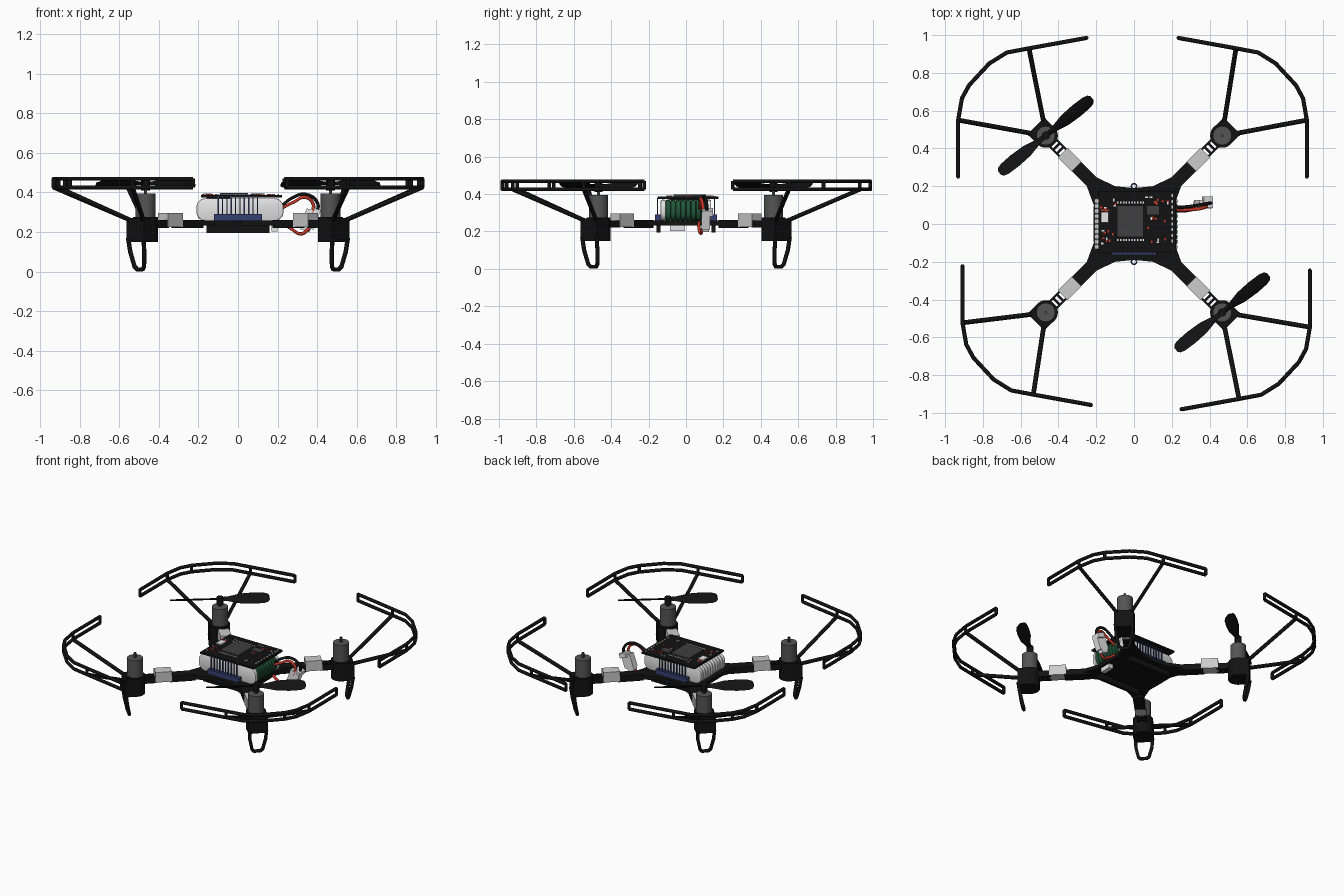
import bpy, bmesh, math, random
from mathutils import Matrix, Vector

if "Cube" in bpy.data.objects:
    bpy.data.objects.remove(bpy.data.objects["Cube"])
random.seed(4)


def material(name, r, g, b):
    m = bpy.data.materials.new(name)
    m.use_nodes = True
    m.diffuse_color = (r, g, b, 1)
    m.node_tree.nodes["Principled BSDF"].inputs["Base Color"].default_value = (r, g, b, 1)
    return m


BLACK = material("black plastic", .006, .006, .006)
MOTOR = material("motor grey", .09, .09, .09)
CHIP = material("chip grey", .05, .05, .05)
SLEEVE = material("light grey", .6, .6, .6)
WHITE = material("white", .85, .85, .85)
RED = material("red", .6, .04, .02)
BLUE = material("dark blue", .035, .05, .16)
GREEN = material("dark green", .015, .09, .04)


def add_object(name, data, *mats):
    ob = bpy.data.objects.new(name, data)
    bpy.context.collection.objects.link(ob)
    for m in mats:
        data.materials.append(m)
    return ob


def mesh_object(name, bm, *mats):
    bmesh.ops.recalc_face_normals(bm, faces=bm.faces)
    me = bpy.data.meshes.new(name)
    bm.to_mesh(me)
    bm.free()
    return add_object(name, me, *mats)


def smooth(ob):
    bpy.ops.object.select_all(action='DESELECT')
    ob.select_set(True)
    bpy.context.view_layer.objects.active = ob
    bpy.ops.object.shade_smooth_by_angle()


def blocks(name, mat, items, frame=Matrix()):
    """One object from boxes given as (centre, size)."""
    bm = bmesh.new()
    for c, s in items:
        bmesh.ops.create_cube(bm, size=1, matrix=frame @ Matrix.Translation(c) @ Matrix.Diagonal((*s, 1)))
    return mesh_object(name, bm, mat)


def cylinder(name, mat, x, y, z0, z1, r, sides=32):
    bm = bmesh.new()
    bmesh.ops.create_cone(bm, cap_ends=True, segments=sides, radius1=r, radius2=r, depth=z1 - z0,
                          matrix=Matrix.Translation((x, y, (z0 + z1) / 2)))
    smooth(mesh_object(name, bm, mat))


def tube(name, mat, paths, r, curved=False):
    cu = bpy.data.curves.new(name, 'CURVE')
    cu.dimensions = '3D'
    cu.bevel_depth, cu.bevel_resolution, cu.use_fill_caps = r, 1, True
    cu.resolution_u = 6
    for pts in paths:
        sp = cu.splines.new('BEZIER' if curved else 'POLY')
        nodes = sp.bezier_points if curved else sp.points
        nodes.add(len(pts) - 1)
        for n, p in zip(nodes, pts):
            if curved:
                n.co = p
                n.handle_left_type = n.handle_right_type = 'AUTO'
            else:
                n.co = (*p, 1)
    return add_object(name, cu, mat)


def propeller(name, x, y):
    # twisted lens section swept along the blade
    bm = bmesh.new()
    stations = [(.0, .03), (.05, .035), (.13, .075), (.21, .085), (.28, .078), (.305, .06), (.315, .03)]
    frame = Matrix.Translation((x, y, .445)) @ Matrix.Rotation(math.radians(39), 4, 'Z')
    for side in (0, math.pi):
        turn = frame @ Matrix.Rotation(side, 4, 'Z')
        rings = []
        for r, w in stations:
            tilt = Matrix.Rotation(math.radians(32), 4, 'X')
            sec = [(-w / 2, 0), (0, .007), (w / 2, 0), (0, -.004)]
            rings.append([bm.verts.new(turn @ (Vector((r, 0, 0)) + tilt @ Vector((0, a, b)))) for a, b in sec])
        for p, q in zip(rings, rings[1:]):
            for i in range(4):
                j = (i + 1) % 4
                bm.faces.new((p[i], p[j], q[j], q[i]))
        bm.faces.new(rings[-1])
        bm.faces.new(rings[0])
    smooth(mesh_object(name, bm, BLACK))
    cylinder(name + "_hub", BLACK, x, y, .41, .46, .022, 16)


# Guard outline in one quadrant, and the small shift of each guard
GUARD = [(.235, .985), (.54, .93), (.657, .908), (.75, .85), (.857, .735), (.895, .665), (.915, .55), (.915, .25)]
CORNERS = [("back_left", 1, 1, 0, 0), ("back_right", -1, 1, .016, 0),
           ("front_right", -1, -1, -.007, -.027), ("front_left", 1, -1, .016, -.004)]

for name, sx, sy, dx, dy in CORNERS:
    mx, my = .467 * sx, .468 * sy
    frame = Matrix.Rotation(math.atan2(sy, sx), 4, 'Z')

    # arm with its open slatted end
    slats = [((.58, s * .025, .24), (.11, .012, .04)) for s in (-1, 1)]
    slats += [((r, 0, .24), (.014, .055, .04)) for r in (.552, .58, .605)]
    blocks(name + "_arm", BLACK, [((.36, 0, .24), (.16, .068, .042))] + slats, frame)
    blocks(name + "_arm_sleeve", SLEEVE, [((.482, 0, .26), (.105, .072, .07))], frame)

    # motor, cup and landing leg
    cylinder(name + "_motor_cup", BLACK, mx, my, .15, .275, .064)
    blocks(name + "_leg_mount", BLACK, [((.705, 0, .21), (.06, .125, .12))], frame)
    cylinder(name + "_motor", MOTOR, mx, my, .26, .395, .05)
    cylinder(name + "_motor_shaft", MOTOR, mx, my, .39, .43, .008, 12)
    leg = [(.73, -.055, .17), (.72, -.05, .1), (.705, -.034, .025), (.7, -.02, .011),
           (.7, .02, .011), (.705, .034, .025), (.72, .05, .1), (.73, .055, .17)]
    tube(name + "_leg", BLACK, [[frame @ Vector(p) for p in leg]], .0115)

    # propeller guard: two rails, posts and sloping struts
    path = [((x + dx) * sx, (y + dy) * sy) for x, y in GUARD]
    rails = [[(x, y, z) for x, y in path] for z in (.425, .469)]
    posts = [[(*path[i], .425), (*path[i], .469)] for i in (0, 1, 4, 6, 7)]
    tube(name + "_guard_rails", BLACK, rails + posts, .011)
    struts = [[(mx + .055 * sx, my + .008 * sy, .25), (*path[6], .425)],
              [(mx + .008 * sx, my + .055 * sy, .25), (*path[1], .425)]]
    tube(name + "_guard_struts", BLACK, struts, .0125)
    if sx != sy:
        propeller(name + "_propeller", mx, my)

# Base plate with waisted sides
quarter = [(.215, 0), (.213, .1), (.25, .2), (.205, .25), (.1, .2), (0, .19)]
outline = quarter + [(-x, y) for x, y in quarter[-2::-1]]
outline += [(-x, -y) for x, y in outline[1:-1]]
bm = bmesh.new()
base = bm.faces.new([bm.verts.new((x, y, .232)) for x, y in outline])
ext = bmesh.ops.extrude_face_region(bm, geom=[base])
bmesh.ops.translate(bm, vec=(0, 0, .026), verts=[v for v in ext["geom"] if isinstance(v, bmesh.types.BMVert)])
mesh_object("base_plate", bm, BLACK)
for s, side in ((1, "back"), (-1, "front")):
    ring = [(.014 * math.cos(a * math.pi / 6), s * .2 + .014 * math.sin(a * math.pi / 6), .25) for a in range(13)]
    tube(side + "_plate_eyelet", BLUE, [ring], .004)
    # pin sockets and header pins
    blocks(side + "_lower_socket", BLACK, [((0, s * .148, .215), (.32, .022, .04))])
    blocks(side + "_pin_header", BLUE, [((0, s * .15, .272), (.24, .03, .036))])
    blocks(side + "_header_pins", BLUE, [((-.1 + i * .022, s * .152, .332), (.006, .006, .1)) for i in range(10)])
blocks("lower_connector", WHITE, [((.185, -.045, .218), (.03, .08, .032))])

# Battery: a row of rounded cells, the inner ones with a green end
for i in range(10):
    bm = bmesh.new()
    bmesh.ops.create_cube(bm, size=1, matrix=Matrix.Translation((.01, -.122 + i * .027, .313)) @ Matrix.Diagonal((.44, .027, .114, 1)))
    upright = [e for e in bm.edges if abs(e.verts[0].co.y - e.verts[1].co.y) > .01]
    bmesh.ops.bevel(bm, geom=upright, offset=.045, segments=5, profile=.5, affect='EDGES')
    rim = [e for e in bm.edges if abs(e.verts[0].co.y - e.verts[1].co.y) < .001]
    bmesh.ops.bevel(bm, geom=rim, offset=.007, segments=2, profile=.5, affect='EDGES')
    cell = mesh_object("battery_cell_%d" % (i + 1), bm, WHITE, GREEN)
    for f in cell.data.polygons:
        f.material_index = int(0 < i < 9 and f.center.x > .18)
    smooth(cell)

# Circuit board and its parts
blocks("circuit_board", BLACK, [((.018, .012, .381), (.41, .325, .012)), ((-.1, .012, .372), (.12, .2, .01))])
blocks("main_chip", CHIP, [((-.02, .015, .391), (.14, .165, .012))])
blocks("small_chip", CHIP, [((.1, .072, .39), (.07, .05, .01))])
blocks("board_socket", WHITE, [((-.155, .035, .39), (.04, .055, .01))])
pads = [((-.085 + i * .015, y, .388), (.008, .01, .006)) for i in range(10) for y in (-.085, .113)]
pads += [((.203, -.09 + i * .03, .388), (.007, .016, .006)) for i in range(9)]
tiny = {True: [], False: []}
for zone in ((.065, .19, -.11, .04), (-.175, -.1, -.11, 0), (-.175, -.1, .07, .13), (.06, .18, .105, .145)):
    for k in range(12):
        spot = (random.uniform(*zone[:2]), random.uniform(*zone[2:]), .389)
        tiny[k % 2 == 0].append((spot, random.choice([(.014, .008, .006), (.008, .014, .006)])))
blocks("white_board_parts", WHITE, pads + tiny[False][::2])
blocks("red_board_parts", RED, tiny[True])

# Battery lead and plug
tube("black_lead", BLACK, [[(.22, .09, .33), (.27, .09, .37), (.34, .1, .39), (.4, .11, .35), (.4, .11, .29)]], .009, True)
tube("red_lead", RED, [[(.22, .075, .32), (.28, .075, .35), (.34, .08, .375), (.38, .09, .34), (.37, .09, .28)],
                       [(.22, .07, .25), (.27, .07, .215), (.32, .08, .19), (.36, .09, .22)]], .009, True)
tilt = Matrix.Translation((.365, .105, .265)) @ Matrix.Rotation(math.radians(20), 4, 'Y')
blocks("battery_plug", WHITE, [((0, 0, 0), (.07, .045, .09)), ((-.005, 0, -.05), (.05, .035, .03)),
                               ((.01, .01, .045), (.05, .06, .03))], tilt)
